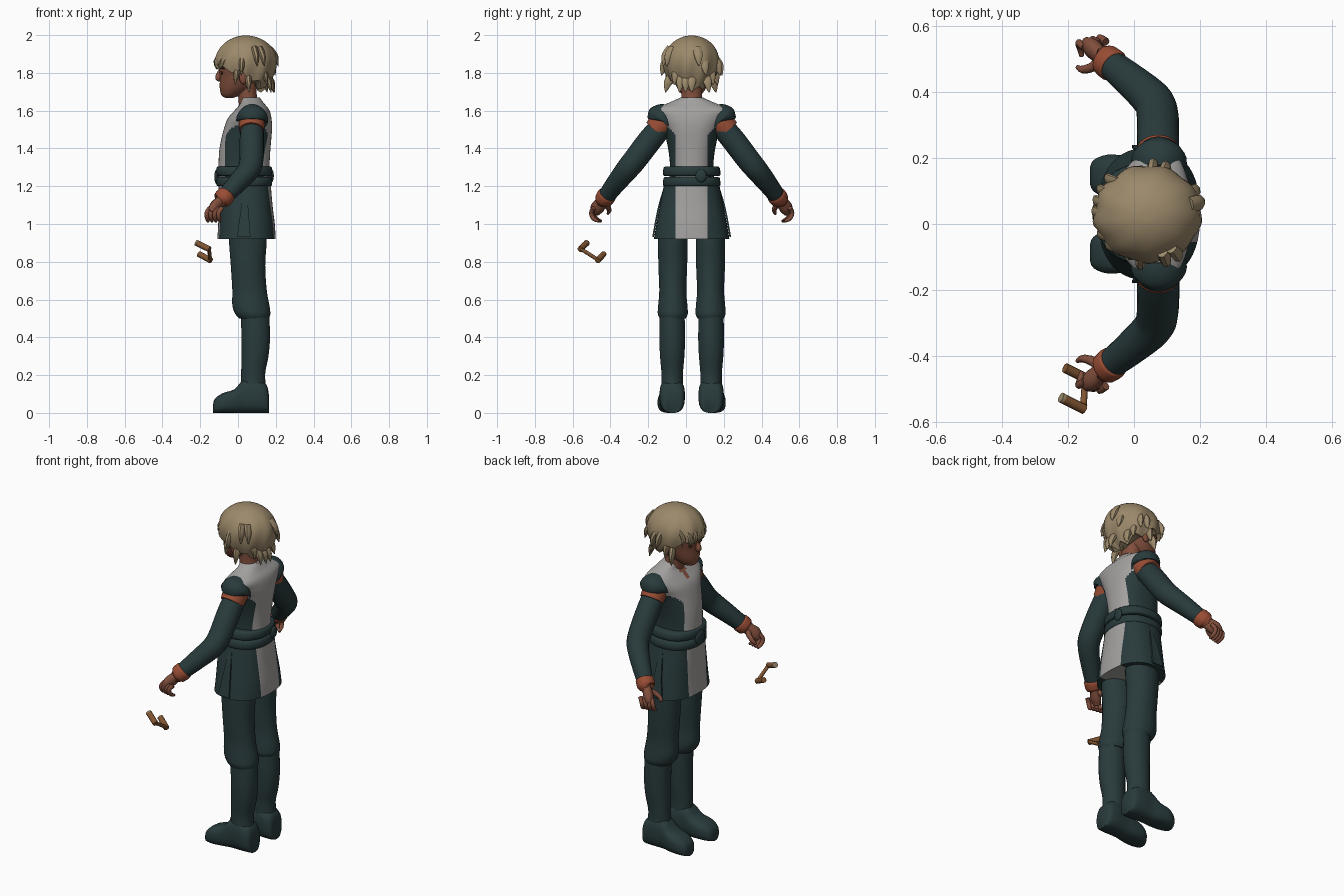
import bpy, bmesh, math, random
from mathutils import Vector

random.seed(4)
MID = 0.03  # the figure's plane of symmetry in y
cube = bpy.data.objects.get("Cube")
if cube:
    bpy.data.objects.remove(cube)


def material(name, *rgb):
    m = bpy.data.materials.new(name)
    m.use_nodes = True
    m.diffuse_color = (*rgb, 1)
    b = m.node_tree.nodes["Principled BSDF"]
    b.inputs["Base Color"].default_value = (*rgb, 1)
    b.inputs["Roughness"].default_value = 0.9
    return m


TEAL = material("dark teal cloth", 0.022, 0.043, 0.045)
GREY = material("pale grey cloth", 0.37, 0.36, 0.35)
ORANGE = material("rust trim", 0.32, 0.075, 0.035)
SKIN = material("brown skin", 0.22, 0.078, 0.046)
HAIR = material("sandy hair", 0.33, 0.25, 0.145)
DARK = material("dark brown", 0.035, 0.018, 0.012)
WOOD = material("wood", 0.22, 0.09, 0.03)
LIP = material("lips", 0.17, 0.05, 0.035)


def smooth_rows(rows, steps):
    """Catmull-Rom through rows of numbers."""
    out = []
    for i in range(len(rows) - 1):
        a, b, c, d = (rows[min(max(j, 0), len(rows) - 1)] for j in range(i - 1, i + 3))
        for s in range(steps):
            t = s / steps
            out.append([0.5 * (2 * q + (r - p) * t + (2 * p - 5 * q + 4 * r - w) * t * t
                               + (3 * q - p - 3 * r + w) * t ** 3) for p, q, r, w in zip(a, b, c, d)])
    return out + [list(rows[-1])]


def finish(name, bm, mats, rule=None):
    bmesh.ops.recalc_face_normals(bm, faces=bm.faces)
    for f in bm.faces:
        f.smooth = True
        if rule:
            f.material_index = rule(f.calc_center_median())
    bmesh.ops.translate(bm, verts=bm.verts, vec=(0, MID, 0))
    me = bpy.data.meshes.new(name)
    bm.to_mesh(me)
    bm.free()
    for m in mats:
        me.materials.append(m)
    ob = bpy.data.objects.new(name, me)
    bpy.context.collection.objects.link(ob)
    return ob


def skin_rings(rings, cap=True):
    bm = bmesh.new()
    loops = [[bm.verts.new(p) for p in ring] for ring in rings]
    n = len(loops[0])
    for lo, hi in zip(loops, loops[1:]):
        for i in range(n):
            j = (i + 1) % n
            bm.faces.new((lo[i], lo[j], hi[j], hi[i]))
    if cap:
        bm.faces.new(loops[0])
        bm.faces.new(loops[-1])
    return bm


def oval(c, u, v, n, power):
    pts = []
    for i in range(n):
        a = 2 * math.pi * (i + 0.5) / n
        k, s = math.cos(a), math.sin(a)
        pts.append(c + u * math.copysign(abs(k) ** (2 / power), k) + v * math.copysign(abs(s) ** (2 / power), s))
    return pts


def column(name, rows, mats, y=0, n=24, power=2, steps=4, rule=None, cuts=()):
    """Upright loft; rows are (z, centre x, half depth, half width)."""
    rings = [oval(Vector((cx, y, z)), Vector((rx, 0, 0)), Vector((0, ry, 0)), n, power)
             for z, cx, rx, ry in smooth_rows(rows, steps)]
    bm = skin_rings(rings)
    for cut in cuts:
        bmesh.ops.bisect_plane(bm, geom=bm.verts[:] + bm.edges[:] + bm.faces[:],
                               plane_co=(0, cut, 0), plane_no=(0, 1, 0))
    return finish(name, bm, mats, rule)


def tube(name, rows, mat, n=14, steps=3, flat=1.0, power=2):
    """Loft along a path; rows are (x, y, z, radius)."""
    rows = smooth_rows(rows, steps)
    pts = [Vector(r[:3]) for r in rows]
    rings = []
    for i, p in enumerate(pts):
        t = (pts[min(i + 1, len(pts) - 1)] - pts[max(i - 1, 0)]).normalized()
        u = t.cross(Vector((0.9, 0.1, 0.3))).normalized()
        rings.append(oval(p, u * rows[i][3], t.cross(u) * rows[i][3] * flat, n, power))
    return finish(name, skin_rings(rings), [mat])


def blob(name, at, size, mat):
    bm = bmesh.new()
    bmesh.ops.create_uvsphere(bm, u_segments=14, v_segments=8, radius=1)
    bmesh.ops.scale(bm, verts=bm.verts, vec=size)
    bmesh.ops.translate(bm, verts=bm.verts, vec=at)
    return finish(name, bm, [mat])


# Tunic: grey centre stripe and yoke, dark sides, skin in the neck opening
STRIPE = 0.085


def tunic_rule(c):
    if c.x < 0.05 and c.z > 1.58 and abs(c.y) < (c.z - 1.57) * 0.45:
        return 2
    t = min(max((c.z - 1.46) / 0.09, 0), 1)
    return 0 if abs(c.y) < STRIPE + 0.14 * t ** 2 else 1


column("tunic", [(1.2, .035, .135, .125), (1.3, .032, .135, .115), (1.4, .037, .135, .125),
                 (1.5, .052, .128, .15), (1.56, .062, .115, .185), (1.605, .075, .09, .205),
                 (1.64, .075, .062, .125), (1.67, .065, .05, .058)],
       [GREY, TEAL, SKIN], n=72, power=2.3, steps=7, rule=tunic_rule, cuts=(-STRIPE, STRIPE))
column("skirt", [(.92, .045, .155, .2), (1.0, .045, .15, .187), (1.1, .04, .143, .168), (1.23, .035, .137, .142)],
       [GREY, TEAL], n=48, power=2.4, rule=lambda c: 0 if abs(c.y) < STRIPE else 1, cuts=(-STRIPE, STRIPE))
column("neck", [(1.62, .06, .055, .062), (1.68, .05, .05, .055), (1.75, .045, .055, .06)], [SKIN])

# Belt of two bands with a buckle and a back knot
for z, name in ((1.225, "lower_belt"), (1.28, "upper_belt")):
    column(name, [(z - .025, .033, .138, .145), (z - .018, .033, .148, .153),
                  (z + .018, .033, .147, .149), (z + .025, .033, .135, .135)], [TEAL], n=40, power=2.3, steps=2)
blob("buckle", (-.112, 0, 1.25), (.014, .045, .04), TEAL)
blob("belt_knot", (.178, .05, 1.255), (.012, .03, .035), TEAL)

# Head and face
column("head", [(1.668, -.045, .02, .022), (1.68, -.04, .047, .046), (1.72, -.012, .085, .077),
                (1.78, .008, .104, .1), (1.85, .02, .118, .115), (1.93, .035, .09, .09), (1.96, .035, .04, .04)],
       [SKIN], n=32)
tube("nose", [(-.088, 0, 1.825, .009), (-.1, 0, 1.795, .013), (-.104, 0, 1.773, .017), (-.092, 0, 1.762, .01)], SKIN)
blob("mouth", (-.088, 0, 1.728), (.007, .028, .007), LIP)
for s, side in ((-1, "right"), (1, "left")):
    blob(side + "_eye", (-.085, s * .042, 1.8), (.006, .018, .009), DARK)
    tube(side + "_eyebrow", [(-.098, s * .02, 1.822, .004), (-.092, s * .045, 1.83, .006),
                             (-.076, s * .07, 1.822, .003)], DARK, n=6)
    blob(side + "_ear", (.03, s * .106, 1.775), (.024, .014, .036), SKIN)

# Hair: wavy cap with a ragged hemline that drops towards the nape
COLS, ROWS = 72, 16
grid = [[] for _ in range(ROWS + 1)]
for i in range(COLS):
    a = 2 * math.pi * i / COLS
    back = (1 - math.cos(a)) / 2
    jag = abs((i % 8) / 4 - 1) - 0.5
    rim = 1.835 - 0.04 * min(back * 2, 1) - 0.085 * max(back - 0.42, 0) / 0.58 + 0.03 * jag
    for k in range(ROWS + 1):
        t = max(k - 1, 0) / (ROWS - 1)
        z = rim + (1.997 - rim) * math.sin(t * math.pi / 2)
        d = z - 1.86
        r = math.sqrt(max(1 - (d / 0.138) ** 2, 0.0004)) if d > 0 else 1 - 0.45 * (d / 0.16) ** 2
        r *= 1 + 0.035 * math.sin(9 * a + 12 * z) * (1 - t) + 0.03 * (1 - t) * jag
        if k == 0:
            r, z = r * 0.75, z + 0.012
        grid[k].append((.042 - .162 * r * math.cos(a), .147 * r * math.sin(a), z))
finish("hair", skin_rings(grid), [HAIR])
for i in range(17):
    a = math.radians(-112 + 14 * i)
    z = random.choice((1.74, 1.78, 1.83, 1.88))
    r = 1 if z > 1.8 else 0.86
    dx, dy = math.cos(a), math.sin(a)
    tube("hair_lock", [(.042 + .16 * r * dx * q, .147 * r * dy * q, z + dz, w) for q, dz, w in
                       ((.8, .05, .025), (.99, .012, .024), (1.06, -.022, .013), (1.1, -.045, .001))],
         HAIR, n=8, flat=.7)
for i in range(7):
    y = -.1 + .033 * i
    x = .042 - .16 * math.sqrt(1 - (y / .15) ** 2)
    tube("fringe_lock", [(x + .03, y, 1.9, .015), (x, y + .008, 1.86, .019), (x + .004, y + .02, 1.818, .002)],
         HAIR, n=8, flat=.6)

# Limbs, both sides
for s, side in ((-1, "right"), (1, "left")):
    def limb(part, rows, mat, **kw):
        return tube(side + "_" + part, [(x, s * y, z, r) for x, y, z, r in rows], mat, **kw)

    limb("shoulder_cap", [(.075, .115, 1.585, .06), (.075, .14, 1.568, .078), (.075, .16, 1.55, .085),
                          (.075, .163, 1.545, .07)], TEAL, n=24)
    limb("shoulder_trim", [(.074, .135, 1.555, .068), (.073, .16, 1.53, .069), (.072, .19, 1.495, .065)], ORANGE, n=24)
    limb("sleeve", [(.075, .14, 1.54, .06), (.073, .22, 1.445, .064), (.071, .3, 1.34, .063),
                    (.055, .345, 1.285, .06), (-.01, .405, 1.21, .052), (-.075, .457, 1.14, .044)],
         TEAL, n=20, steps=4)
    limb("cuff", [(-.06, .445, 1.157, .046), (-.066, .45, 1.15, .051), (-.087, .467, 1.128, .048),
                  (-.09, .469, 1.125, .038)], ORANGE, n=20)
    limb("palm", [(-.07, .455, 1.14, .03), (-.1, .478, 1.112, .034), (-.125, .5, 1.085, .037),
                  (-.143, .512, 1.06, .026)], SKIN, flat=.75)
    for i, finger in enumerate(("index", "middle", "ring", "little")):
        x, y = -.163 + .021 * i, .505 + .005 * i
        limb(finger + "_finger", [(x + .015, y, 1.085, .013), (x - .003, y + .012, 1.058, .012),
                                  (x, y, 1.028, .011), (x + .005, y - .028, 1.014, .007)], SKIN, n=8)
    limb("thumb", [(-.1, .47, 1.11, .016), (-.125, .445, 1.092, .015), (-.155, .437, 1.07, .012),
                   (-.172, .445, 1.052, .006)], SKIN, n=8)

    # Side flap of the skirt
    rows = smooth_rows([(.035, s * .137, 1.2, .008), (.035, s * .172, 1.08, .02), (.03, s * .2, .93, .036)], 3)
    flap = skin_rings([[(x - w, y, z), (x + w, y, z), (x + w, y + s * .009, z), (x - w, y + s * .009, z)]
                       for x, y, z, w in rows])
    finish(side + "_skirt_flap", flap, [TEAL])

    # Baggy trouser leg, tall boot and shoe
    column(side + "_trouser_leg", [(.98, .05, .1, .078), (.9, .052, .1, .078), (.78, .053, .092, .077),
                                   (.65, .061, .092, .072), (.57, .068, .099, .078), (.525, .078, .094, .08),
                                   (.5, .085, .08, .07)], [TEAL], y=s * .1)
    column(side + "_boot_shaft", [(.52, .09, .076, .066), (.4, .094, .076, .069), (.3, .09, .072, .065),
                                  (.2, .08, .064, .057), (.1, .085, .07, .06)], [TEAL], y=s * .103)
    rings = [oval(Vector((x, s * y, h / 2)), Vector((0, w, 0)), Vector((0, 0, h / 2)), 24, 2.8)
             for x, y, w, h in smooth_rows([(-.133, .116, .025, .04), (-.122, .116, .048, .075),
                                            (-.08, .114, .066, .105), (-.02, .11, .066, .125),
                                            (.03, .106, .062, .175), (.1, .103, .067, .18),
                                            (.15, .102, .06, .15), (.163, .102, .04, .1)], 3)]
    finish(side + "_shoe", skin_rings(rings), [TEAL])

# Small three-piece wooden handle hanging below the right hand
def bar(name, a, b, r, mat):
    tube(name, [(p[0], p[1] - MID, p[2], r) for p in (a, b)], mat, n=8, steps=1)


bar("handle_rod", (-.153, -.555, .867), (-.147, -.462, .808), .01, WOOD)
bar("upper_grip", (-.22, -.525, .9), (-.15, -.56, .866), .016, WOOD)
bar("lower_grip", (-.208, -.435, .842), (-.142, -.468, .806), .016, WOOD)
bar("upper_grip_tip", (-.221, -.5245, .9005), (-.213, -.5285, .8966), .0165, HAIR)

bpy.ops.object.select_all(action="DESELECT")
for ob in bpy.context.scene.objects:
    if ob.type == "MESH":
        ob.select_set(True)
        bpy.context.view_layer.objects.active = ob
bpy.ops.object.shade_smooth_by_angle(angle=math.radians(50))
